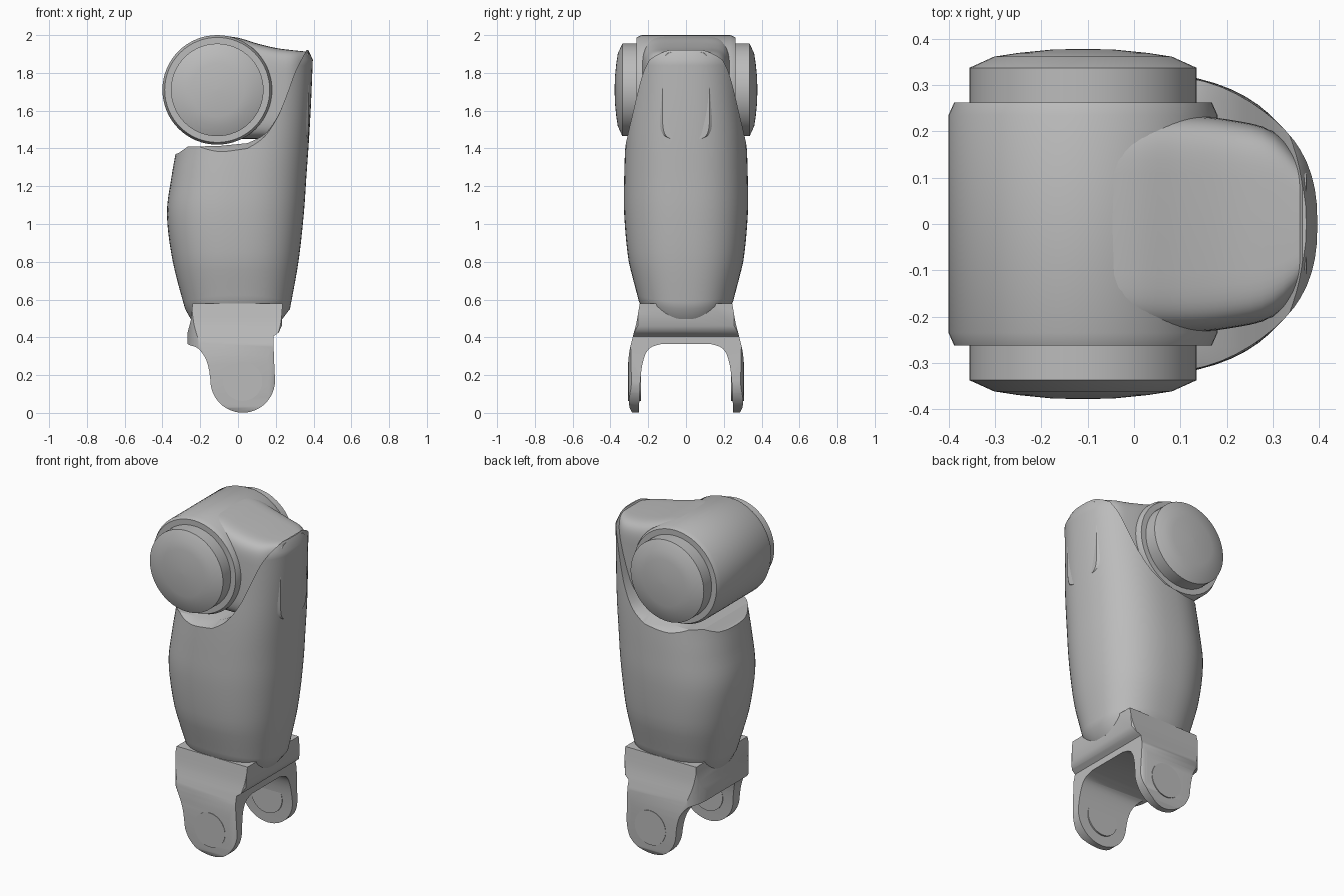
import bpy, bmesh, math
from mathutils import Vector

if "Cube" in bpy.data.objects:
    bpy.data.objects.remove(bpy.data.objects["Cube"], do_unlink=True)

grey = bpy.data.materials.new("mid grey")
grey.use_nodes = True
grey.diffuse_color = (0.5, 0.5, 0.5, 1)
grey.node_tree.nodes["Principled BSDF"].inputs["Base Color"].default_value = (0.5, 0.5, 0.5, 1)


def smooth_path(points, steps=6):
    """Catmull-Rom curve through a list of tuples."""
    p = [Vector(q) for q in points]
    p = [p[0]] + p + [p[-1]]
    out = []
    for a, b, c, d in zip(p, p[1:], p[2:], p[3:]):
        for i in range(steps):
            t = i / steps
            out.append(0.5 * (2 * b + (c - a) * t + (2 * a - 5 * b + 4 * c - d) * t * t
                              + (3 * b - a - 3 * c + d) * t ** 3))
    return out + [p[-1]]


def oval(a, b, n, count=64):
    """Superellipse outline."""
    def power(v):
        return math.copysign(abs(v) ** (2 / n), v)
    angles = [2 * math.pi * i / count for i in range(count)]
    return [(a * power(math.cos(t)), b * power(math.sin(t))) for t in angles]


def loft(name, rings):
    """Skin a stack of equal-length rings and cap both ends."""
    bm = bmesh.new()
    rows = [[bm.verts.new(p) for p in ring] for ring in rings]
    for lo, hi in zip(rows, rows[1:]):
        for i in range(len(lo)):
            j = (i + 1) % len(lo)
            bm.faces.new((lo[i], lo[j], hi[j], hi[i]))
    bm.faces.new(rows[0][::-1])
    bm.faces.new(rows[-1])
    bmesh.ops.recalc_face_normals(bm, faces=bm.faces)
    mesh = bpy.data.meshes.new(name)
    bm.to_mesh(mesh)
    bm.free()
    mesh.materials.append(grey)
    obj = bpy.data.objects.new(name, mesh)
    bpy.context.collection.objects.link(obj)
    return obj


def boolean(obj, cutter, operation):
    """Apply a boolean and discard the cutter."""
    mod = obj.modifiers.new("cut", "BOOLEAN")
    mod.operation, mod.object, mod.solver = operation, cutter, "EXACT"
    graph = bpy.context.evaluated_depsgraph_get()
    mesh = bpy.data.meshes.new_from_object(obj.evaluated_get(graph))
    obj.modifiers.clear()
    obj.data = mesh
    bpy.data.objects.remove(cutter, do_unlink=True)


def lathe(name, cx, cz, profile):
    """Turn (radius, y) pairs about an axis parallel to y."""
    return loft(name, [[(cx + x, y, cz + z) for x, z in oval(r, r, 2)] for r, y in profile])


def shade(obj, angle=32):
    bpy.ops.object.select_all(action="DESELECT")
    obj.select_set(True)
    bpy.context.view_layer.objects.active = obj
    bpy.ops.object.shade_smooth_by_angle(angle=math.radians(angle))


parts = []

# Shin shell: z, left edge, right edge, half depth
outline = smooth_path([(0.55, -0.28, 0.275, 0.25), (0.8, -0.345, 0.32, 0.303),
                       (1.05, -0.376, 0.348, 0.327), (1.25, -0.352, 0.362, 0.327),
                       (1.45, -0.32, 0.376, 0.32), (1.65, -0.32, 0.387, 0.308),
                       (1.87, -0.32, 0.396, 0.295)], 5)
outline = [Vector((0.497, -0.25, 0.235, 0.22))] + outline + [Vector((1.922, -0.3, 0.372, 0.27))]
rings = []
for z, left, right, depth in outline:
    lift = 0.05 * max(0, 1 - (z - 0.5) / 0.3)
    rings.append([((left + right) / 2 + x, y, z + min(lift, 0.05) * (y / 0.25) ** 2)
                  for x, y in oval((right - left) / 2, depth, 2.4)])
shin = loft("shin_shell", rings)

# Scooped seat for the knee, with a sloping rim
scoop = smooth_path([(0.05, 1.4), (0.14, 1.46), (0.21, 1.565), (0.26, 1.69),
                     (0.305, 1.81), (0.365, 1.925)], 5)


def seat(rise):
    pts = [(-0.6, 1.3), (-0.315, 1.375), (-0.265, 1.375 + rise), (-0.1, 1.378 + rise)]
    pts += [(x, z + rise * max(0, 1 - max(0, x) / 0.25)) for x, z in scoop]
    return pts + [(0.365, 2.2), (-0.6, 2.2)]


stations = [(-0.5, 0), (-0.32, 0), (-0.265, 0.035), (0.265, 0.035), (0.32, 0), (0.5, 0)]
boolean(shin, loft("seat_cutter", [[(x, y, z) for x, z in seat(r)] for y, r in stations]),
        "DIFFERENCE")
parts.append(shin)

# Knee barrel and its domed end caps
KX, KZ = -0.11, 1.71
parts.append(lathe("knee_barrel", KX, KZ,
                   [(0.278, -0.262), (0.29, -0.235), (0.29, 0.235), (0.278, 0.262)]))
for side, label in ((-1, "right"), (1, "left")):
    cap = [(0.245, 0.2), (0.245, 0.337), (0.192, 0.361), (0.14, 0.369),
           (0.07, 0.376), (0.005, 0.378)]
    parts.append(lathe("knee_cap_" + label, KX, KZ, [(r, side * y) for r, y in cap]))

# Neck blending the barrel into the top of the shin: x, half depth, top
neck = smooth_path([(-0.11, 0.236, 1.999), (0, 0.236, 1.986), (0.1, 0.235, 1.956),
                    (0.2, 0.226, 1.932), (0.3, 0.2, 1.919), (0.372, 0.125, 1.912)], 4)
parts.append(loft("knee_neck", [[(x, y, (top + 1.45) / 2 + z)
                                 for y, z in oval(depth, (top - 1.45) / 2, 6)]
                                for x, depth, top in neck]))

# Ankle fork: front outline, arched side outline and rounded plan intersected
AX, AZ, AR = 0.025, 0.172, 0.171
arc = [(AX + AR * math.cos(t), AZ + AR * math.sin(t))
       for t in (math.pi + math.pi * i / 24 for i in range(25))]
front = [(-0.24, 0.58), (-0.25, 0.49), (-0.268, 0.42), (-0.268, 0.365)]
front += [tuple(p) for p in smooth_path([(-0.255, 0.358), (-0.21, 0.34), (-0.17, 0.285),
                                         (-0.152, 0.22)], 4)]
front += arc + [(0.19, 0.3), (0.187, 0.405), (0.215, 0.425), (0.232, 0.46), (0.235, 0.58)]
fork = loft("ankle_fork", [[(x, y, z) for x, z in front] for y in (-0.4, 0.4)])

outer = smooth_path([(0.245, 0.58), (0.262, 0.48), (0.285, 0.39), (0.303, 0.3), (0.305, 0.15),
                     (0.3, 0.03)], 4)
inner = smooth_path([(0.25, -0.02), (0.243, 0.15), (0.228, 0.27), (0.195, 0.34),
                     (0.13, 0.365)], 4)
half = [tuple(p) for p in outer] + [(0.275, -0.02)] + [tuple(p) for p in inner]
arch = half + [(-y, z) for y, z in reversed(half)]
boolean(fork, loft("arch_cutter", [[(x, y, z) for y, z in arch] for x in (-0.5, 0.5)]),
        "INTERSECT")
plan = oval(0.272, 0.315, 4)
boolean(fork, loft("plan_cutter", [[(x - 0.004, y, z) for x, y in plan] for z in (-0.1, 0.7)]),
        "INTERSECT")
parts.append(fork)

# Ankle pivot discs
for side, label in ((-1, "right"), (1, "left")):
    parts.append(lathe("ankle_pivot_" + label, AX, AZ - 0.005,
                       [(0.103, side * 0.238), (0.103, side * 0.308)]))

for part in parts:
    shade(part)
